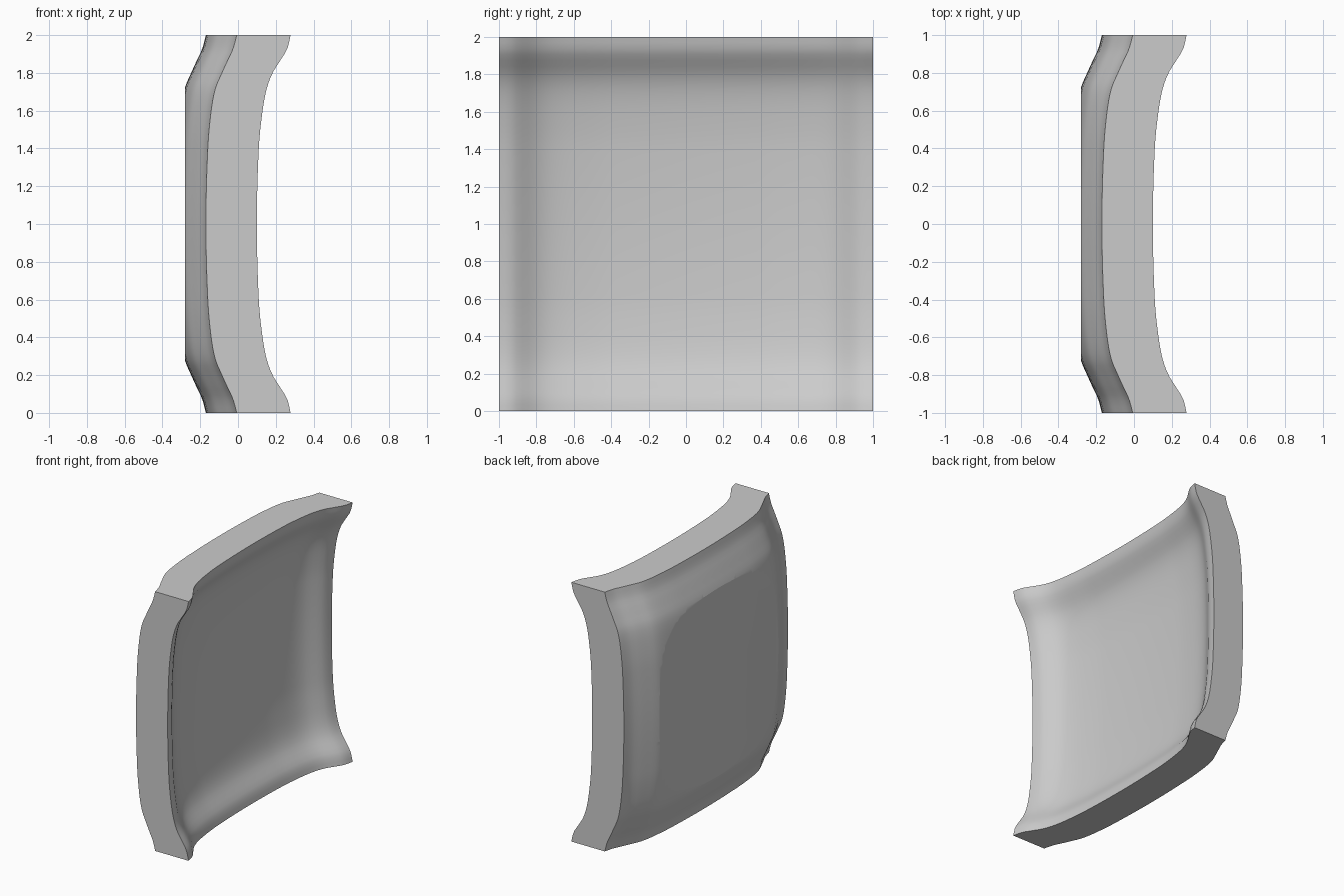
import bpy, bmesh, math
from mathutils import Vector

if "Cube" in bpy.data.objects:
    bpy.data.objects.remove(bpy.data.objects["Cube"], do_unlink=True)

# Rise of each surface against distance from the panel's middle line
FRONT_RISE = [(0, 0), (.4, .01), (.6, .03), (.72, .053), (.8, .083),
              (.86, .12), (.926, .16), (1, .178)]
BACK_RISE = [(0, 0), (.4, .01), (.6, .028), (.72, .051), (.8, .085),
             (.86, .112), (.926, .143), (1, .163)]
FRONT_MID, BACK_MID, FLAT_BACK = -.078, -.333, -.28
SEGMENTS = 64


def rise(profile, t):
    """Smooth curve through the profile points, level in the middle."""
    t = min(abs(t), 1)
    last = len(profile) - 1

    def slope(k):
        if k == 0:
            return 0
        a, b = profile[k - 1], profile[min(k + 1, last)]
        return (b[1] - a[1]) / (b[0] - a[0])

    i = next(k for k in range(last) if t <= profile[k + 1][0])
    (t0, h0), (t1, h1) = profile[i], profile[i + 1]
    w = t1 - t0
    s = (t - t0) / w
    ease = s * s * (3 - 2 * s)
    return (h0 + (h1 - h0) * ease + w * slope(i) * s * (1 - s) ** 2
            - w * slope(i + 1) * s * s * (1 - s))


def shape(verts, middle, profile):
    for v in verts:
        a, b = v.co.x, v.co.y
        v.co = Vector((middle + rise(profile, a) + rise(profile, b), a, 1 + b))


# Dished panel: a square sheet thickened into a front and a back surface
bm = bmesh.new()
bmesh.ops.create_grid(bm, x_segments=SEGMENTS, y_segments=SEGMENTS, size=1)
back = list(bm.verts)
made = bmesh.ops.extrude_face_region(bm, geom=bm.faces[:], use_keep_orig=True)
front = [g for g in made["geom"] if isinstance(g, bmesh.types.BMVert)]
shape(back, BACK_MID, BACK_RISE)
shape(front, FRONT_MID, FRONT_RISE)

# Flat on the back, cut across the bulge and capped
cut = bmesh.ops.bisect_plane(bm, geom=bm.verts[:] + bm.edges[:] + bm.faces[:],
                             plane_co=(FLAT_BACK, 0, 0), plane_no=(1, 0, 0),
                             clear_inner=True)
rim = [g for g in cut["geom_cut"] if isinstance(g, bmesh.types.BMEdge)]
bmesh.ops.holes_fill(bm, edges=rim, sides=0)
bmesh.ops.recalc_face_normals(bm, faces=bm.faces[:])

mesh = bpy.data.meshes.new("dished_panel")
bm.to_mesh(mesh)
bm.free()
panel = bpy.data.objects.new("dished_panel", mesh)
bpy.context.collection.objects.link(panel)

# Plain grey
grey = bpy.data.materials.new("light_grey")
grey.use_nodes = True
colour = (.6, .6, .6, 1)
grey.diffuse_color = colour
grey.node_tree.nodes["Principled BSDF"].inputs["Base Color"].default_value = colour
mesh.materials.append(grey)

# Smooth surfaces with crisp outer edges
bpy.ops.object.select_all(action="DESELECT")
panel.select_set(True)
bpy.context.view_layer.objects.active = panel
bpy.ops.object.shade_smooth_by_angle(angle=math.radians(20))
